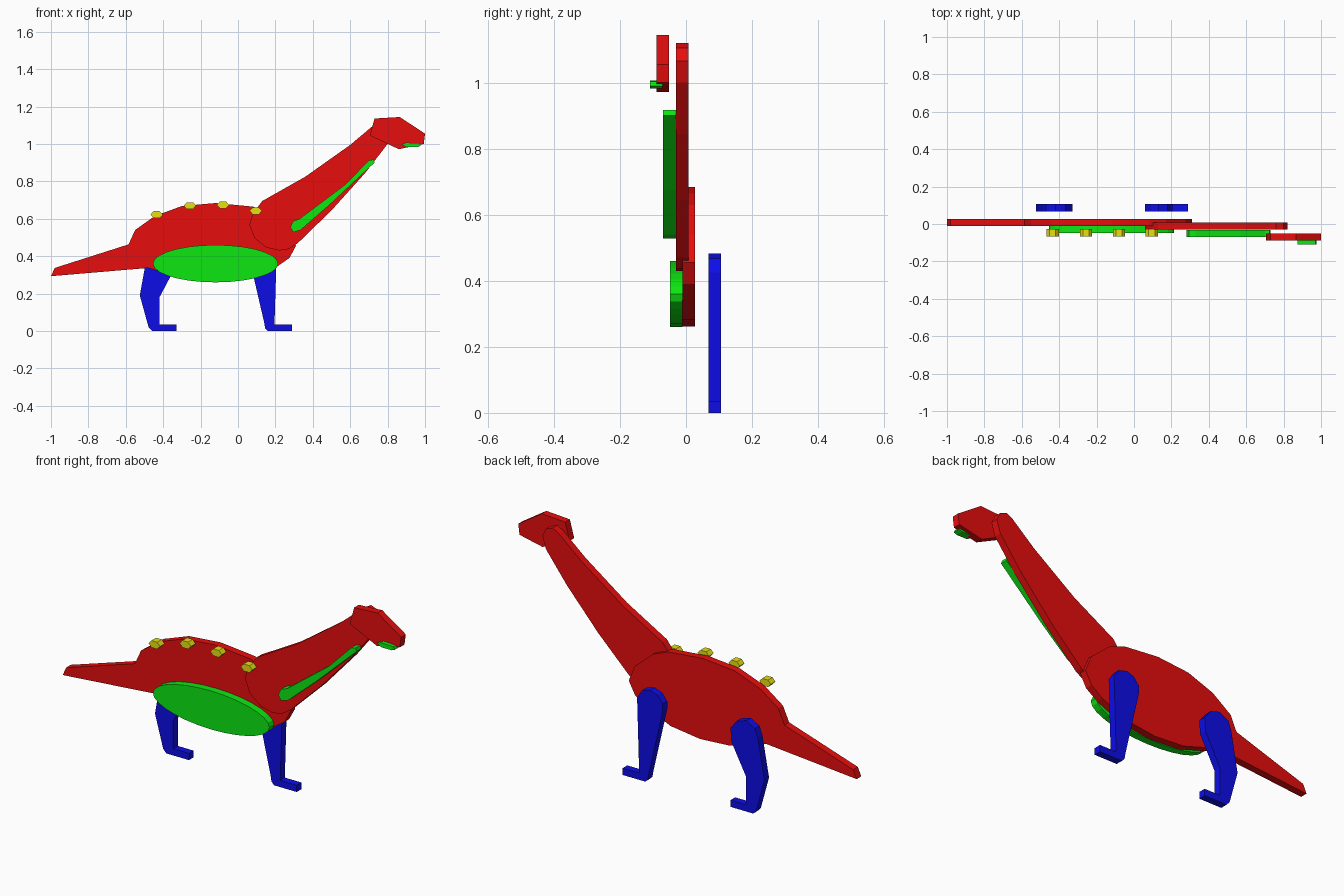
import bpy, bmesh, math

THICK = 0.038


def material(name, rgb):
    m = bpy.data.materials.new(name)
    m.diffuse_color = (*rgb, 1)
    return m


RED = material("red", (0.8, 0.004, 0.004))
GREEN = material("green", (0.004, 0.8, 0.006))
BLUE = material("blue", (0.004, 0.004, 0.8))
YELLOW = material("yellow", (0.8, 0.75, 0.006))


def plate(name, outline, y, mat):
    """Flat board cut from an x-z outline, centred on depth y."""
    bm = bmesh.new()
    face = bm.faces.new([bm.verts.new((x, y - THICK / 2, z)) for x, z in outline])
    ext = bmesh.ops.extrude_face_region(bm, geom=[face])
    moved = [v for v in ext["geom"] if isinstance(v, bmesh.types.BMVert)]
    bmesh.ops.translate(bm, verts=moved, vec=(0, THICK, 0))
    bmesh.ops.recalc_face_normals(bm, faces=bm.faces)
    mesh = bpy.data.meshes.new(name)
    bm.to_mesh(mesh)
    bm.free()
    mesh.materials.append(mat)
    ob = bpy.data.objects.new(name, mesh)
    bpy.context.collection.objects.link(ob)
    return ob


def ellipse(cx, cz, rx, rz, n):
    return [(cx + rx * math.cos(i * math.tau / n), cz + rz * math.sin(i * math.tau / n))
            for i in range(n)]


# Torso and tail in one board
plate("body_and_tail", [
    (-1, .293), (-.98, .337), (-.585, .463), (-.55, .54), (-.445, .615),
    (-.30, .668), (-.12, .684), (.08, .665), (.17, .63), (.275, .54), (.31, .455),
    (.275, .39), (.21, .345), (.07, .283), (-.1, .261), (-.27, .272), (-.48, .337)],
    0.008, RED)

# Neck with rounded ends
plate("neck", [
    (.06, .567), (.08, .63), (.13, .695), (.36, .825), (.60, .995), (.725, 1.10),
    (.76, 1.12), (.80, 1.105), (.82, 1.065), (.80, 1.0), (.68, .845), (.50, .645),
    (.32, .47), (.27, .438), (.22, .43), (.15, .447), (.09, .495)],
    -0.011, RED)

# Head and jaw
plate("head", [
    (.705, 1.045), (.73, 1.136), (.865, 1.144), (1, 1.055), (.993, 1.0), (.86, .972)],
    -0.07, RED)
plate("jaw", [(.875, .998), (.90, 1.007), (.97, 1.004), (.977, .99), (.96, .983), (.90, .983)],
      -0.09, GREEN)

# Green underside
plate("belly", ellipse(-.12, .36, .335, .1, 28), -0.03, GREEN)
plate("throat", [
    (.28, .555), (.295, .588), (.33, .60), (.57, .78), (.70, .912), (.725, .917),
    (.73, .90), (.49, .675), (.335, .54), (.295, .528)], -0.05, GREEN)

# Legs with feet
plate("rear_leg", [
    (-.525, .19), (-.487, .40), (-.47, .445), (-.42, .472), (-.365, .455), (-.33, .41),
    (-.335, .34), (-.42, .18), (-.42, .035), (-.33, .035), (-.33, 0), (-.46, 0), (-.478, .02)],
    0.087, BLUE)
plate("front_leg", [
    (.14, .045), (.06, .39), (.06, .43), (.09, .468), (.13, .482), (.18, .468),
    (.207, .425), (.195, .035), (.29, .035), (.29, 0), (.16, 0), (.145, .015)],
    0.087, BLUE)

# Small hexagonal plates along the back
for i, (x, z) in enumerate([(-.435, .622), (-.257, .67), (-.08, .674), (.095, .642)]):
    plate(f"back_plate_{i + 1}", ellipse(x, z, .033, .021, 6), -0.047, YELLOW)
